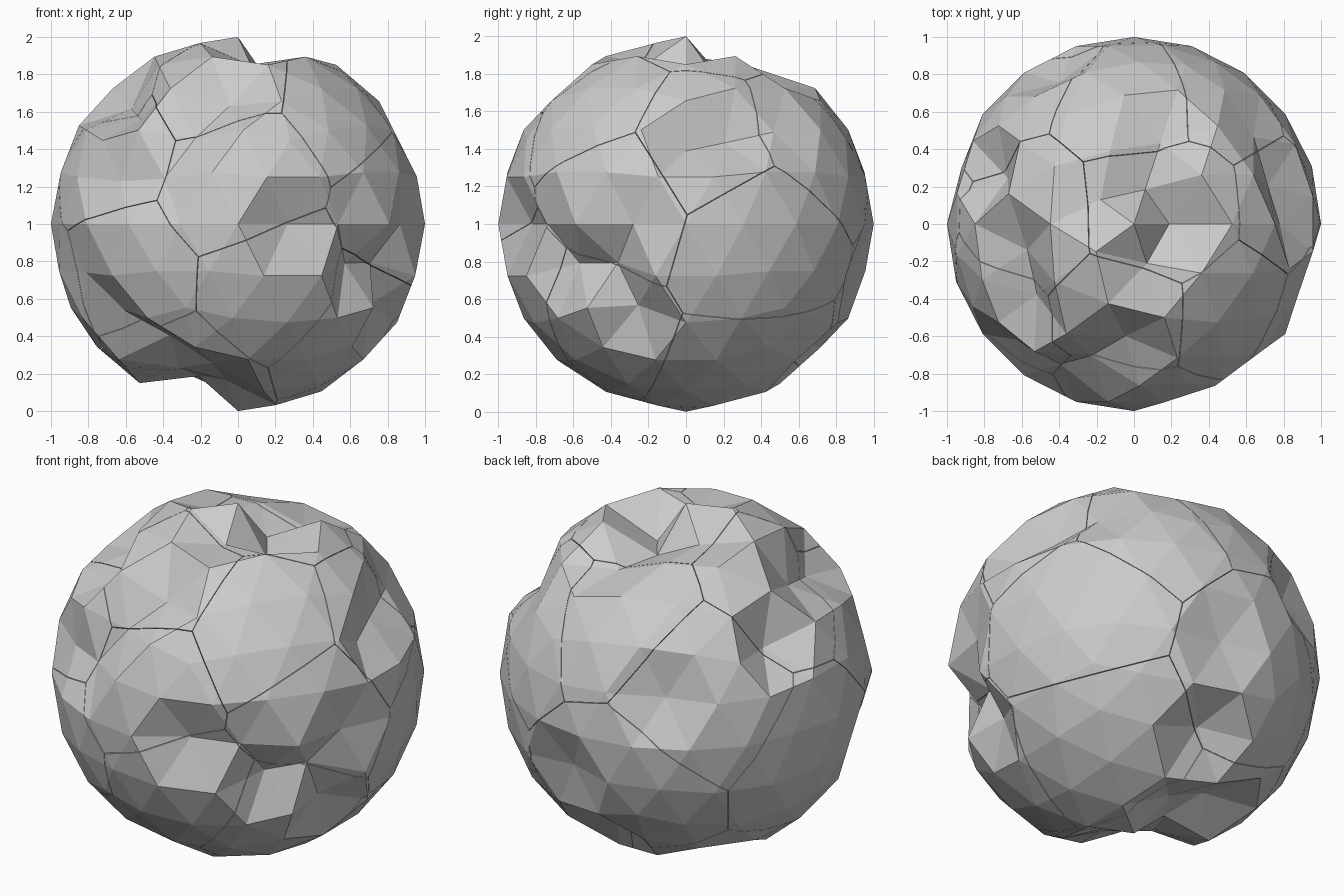
import bpy, bmesh
from math import radians, cos, sin, sqrt
from mathutils import Vector

if "Cube" in bpy.data.objects:
    bpy.data.objects.remove(bpy.data.objects["Cube"])

GAP = 0.0015  # half width of the cracks


def direction(azimuth, height):
    r = sqrt(max(0.0, 1 - height * height))
    a = radians(azimuth)
    return Vector((r * cos(a), r * sin(a), height))


# Chipped corners: azimuth, height, remaining radius
CHIPS = [
    # crown
    (0, .962, .75), (72, .962, .77), (-72, .962, .88), (144, .962, .88),
    (72, .851, .86), (108, .894, .92),
    # front
    (-72, 0, .86), (-54, 0, .91), (-94.4, .724, .87), (-108, .526, .87),
    (-117.7, .276, .88), (-134.5, .232, .91),
    # right
    (-45.5, -.232, .83), (-26.5, -.232, .82), (-18, 0, .91), (-18.5, -.506, .86),
    (0, .447, .87), (17.5, .506, .86), (36, .526, .93),
    # left and back
    (-166.4, .724, .85), (-144, .674, .85), (161.5, .506, .83), (117.7, .276, .89),
    (162, 0, .97), (81.7, -.276, .91), (85.6, -.724, .85),
    # underside
    (180, -.962, .84), (108, -.962, .86), (-108, -.962, .86), (-108, -.851, .87),
    (-144, -.894, .86), (144, -.894, .82),
    (-130.4, -.724, .82), (-144, -.526, .88), (-153.7, -.276, .94),
]

# Middle of each shard on the surface: azimuth, height
SHARDS = [
    (34, .98), (-90, .30), (-74, -.40), (-133, -.30), (-144, .40), (180, .76),
    (-99, .80), (-42, .63), (-27, .16), (27, -.10), (7, .50), (54, .50), (90, .68),
    (131, .30), (174, -.21), (103, -.31), (31, -.82), (162, -.95), (-42, -.59),
    (-121, -.80),
]

# Boulder: faceted ball with corners knocked inward
boulder = bmesh.new()
bmesh.ops.create_icosphere(boulder, subdivisions=3, radius=1)
corners = [(v, v.co.normalized()) for v in boulder.verts]
for azimuth, height, keep in CHIPS:
    d = direction(azimuth, height)
    v, n = max(corners, key=lambda c: c[1].dot(d))
    v.co = n * keep

# Cracks: cut the boulder into shards around a hidden core
sites = [direction(a, h) * 0.8 for a, h in SHARDS] + [Vector((0.01, 0.02, 0.03))]
for i, site in enumerate(sites):
    piece = boulder.copy()
    for j, other in enumerate(sites):
        if i == j:
            continue
        normal = (other - site).normalized()
        bmesh.ops.bisect_plane(
            piece, geom=piece.verts[:] + piece.edges[:] + piece.faces[:], dist=1e-6,
            plane_co=(site + other) / 2 - normal * GAP, plane_no=normal, clear_outer=True)
        rim = [e for e in piece.edges if e.is_boundary]
        if rim:
            bmesh.ops.holes_fill(piece, edges=rim, sides=0)
    bmesh.ops.recalc_face_normals(piece, faces=piece.faces[:])
    name = "core" if i == len(SHARDS) else f"shard_{i + 1:02d}"
    mesh = bpy.data.meshes.new(name)
    piece.to_mesh(mesh)
    piece.free()
    obj = bpy.data.objects.new(name, mesh)
    obj.location.z = 1
    bpy.context.collection.objects.link(obj)
boulder.free()
